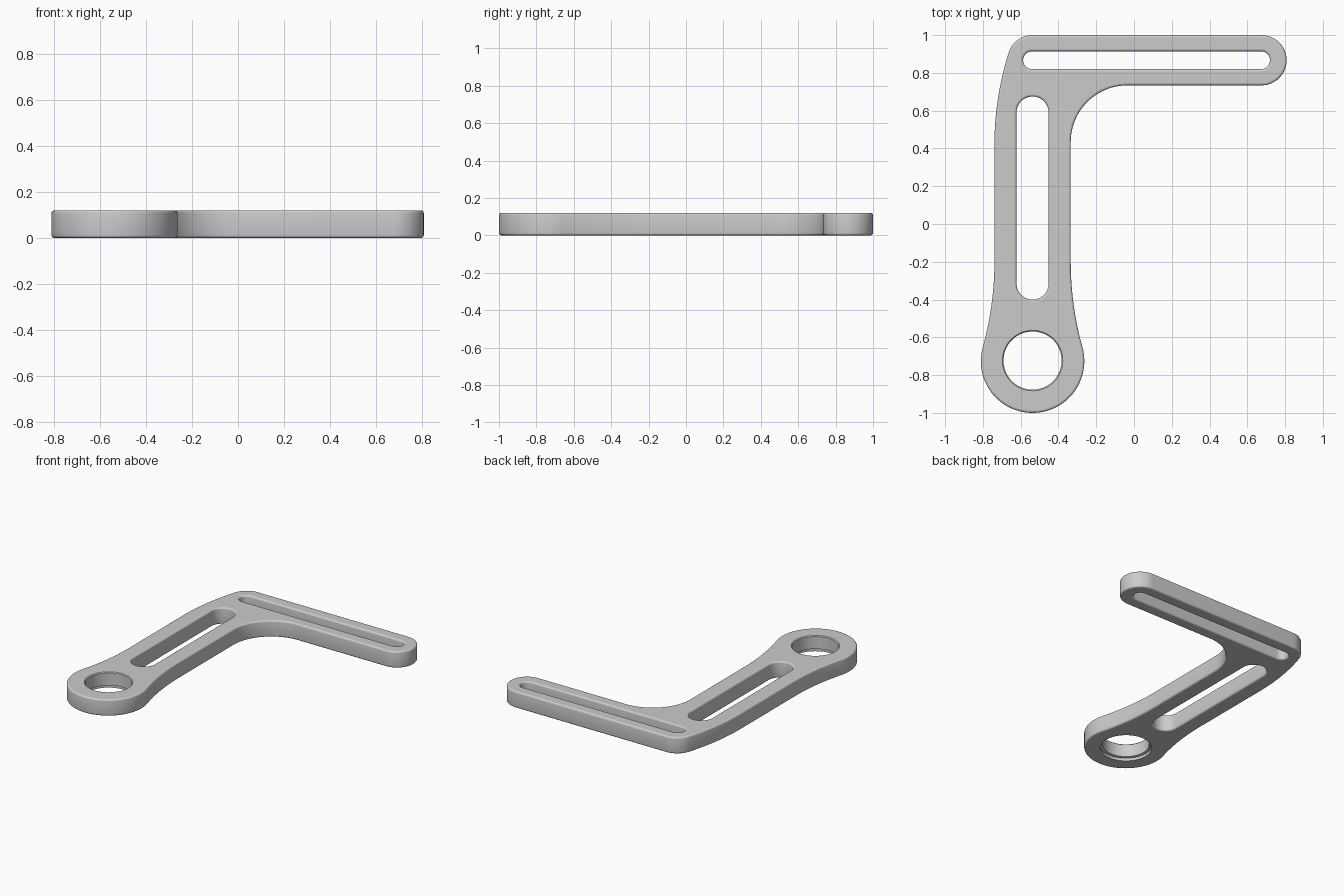
import bpy, bmesh
from math import pi, sin, cos, atan2, radians
from mathutils import Vector

if "Cube" in bpy.data.objects:
    bpy.data.objects.remove(bpy.data.objects["Cube"])

HEIGHT = 0.12
FILLET = 0.012
STEM_X, STEM_HALF = -0.537, 0.202
RING_Y, RING_R = -0.726, 0.274
ARM_Y, ARM_R, ARM_END = 0.867, 0.133, 0.675


def arc(cx, cy, r, a0, a1, n):
    """Points along a circular arc between two angles."""
    return [Vector((cx + r * cos(a0 + (a1 - a0) * i / n),
                    cy + r * sin(a0 + (a1 - a0) * i / n))) for i in range(n + 1)]


def blend_radius(dy, r):
    """Radius of the arc that joins the straight stem side to a circle of radius r."""
    return abs((STEM_HALF ** 2 + dy ** 2 - r ** 2) / (2 * (r - STEM_HALF)))


def bracket_outline():
    """Counter-clockwise outline: ring end, stem, inner fillet, arm, outer corner."""
    neck_y, shoulder_y = -0.2, 0.42
    neck_r = blend_radius(neck_y - RING_Y, RING_R)
    neck_a = atan2(neck_y - RING_Y, STEM_HALF + neck_r)
    neck_cx = STEM_HALF + neck_r
    pts = arc(STEM_X, RING_Y, RING_R, -pi - neck_a, neck_a, 64)
    pts += arc(STEM_X + neck_cx, neck_y, neck_r, pi + neck_a, pi, 12)[1:]
    bend = 0.3
    pts += arc(STEM_X + STEM_HALF + bend, ARM_Y - ARM_R - bend, bend, pi, pi / 2, 24)
    pts += arc(ARM_END, ARM_Y, ARM_R, -pi / 2, pi / 2, 32)
    side_r = blend_radius(ARM_Y - shoulder_y, ARM_R)
    side_a = pi - atan2(ARM_Y - shoulder_y, side_r - STEM_HALF)
    pts += arc(STEM_X, ARM_Y, ARM_R, pi / 2, side_a, 16)
    pts += arc(STEM_X - STEM_HALF + side_r, shoulder_y, side_r, side_a, pi, 12)[1:]
    pts += arc(STEM_X - neck_cx, neck_y, neck_r, 0, -neck_a, 12)[:-1]
    return pts


def slot(x0, x1, y0, y1):
    """Clockwise round-ended slot along its longer side."""
    r = min(x1 - x0, y1 - y0) / 2
    if x1 - x0 > y1 - y0:
        pts = arc(x1 - r, y0 + r, r, -pi / 2, pi / 2, 20)
        pts += arc(x0 + r, y0 + r, r, pi / 2, 3 * pi / 2, 20)
    else:
        pts = arc(x0 + r, y1 - r, r, 0, pi, 20)
        pts += arc(x0 + r, y0 + r, r, pi, 2 * pi, 20)
    return pts[::-1]


def edge_round(top):
    """Quarter-round profile as (distance into the material, height)."""
    quarter = [(FILLET * (1 - cos(a)), FILLET * (1 - sin(a)))
               for a in (i * pi / 8 for i in range(5))]
    return [(d, HEIGHT - z) for d, z in quarter] if top else quarter[::-1]


def add_wall(bm, pts, profile):
    """Sweep the profile round a closed loop; return its bottom and top edges."""
    n = len(pts)
    rings = []
    normals = []
    for i, p in enumerate(pts):
        t = (p - pts[i - 1]).normalized() + (pts[(i + 1) % n] - p).normalized()
        normals.append(Vector((-t.y, t.x)).normalized())
    for d, z in profile:
        rings.append([bm.verts.new((*(p + m * d), z)) for p, m in zip(pts, normals)])
    for low, high in zip(rings, rings[1:]):
        for i in range(n):
            j = (i + 1) % n
            bm.faces.new((low[j], low[i], high[i], high[j]))
    return [[bm.edges.get((ring[i], ring[(i + 1) % n])) for i in range(n)]
            for ring in (rings[0], rings[-1])]


# Walls of the outline, the two slots and the stepped bore
rounded = edge_round(False) + edge_round(True)
bore = [(0.016, 0), (0.016, 0.02), (0, 0.024)] + edge_round(True)[:3]
bore = bore[:3] + [(0, HEIGHT - 0.006), (0.006, HEIGHT)]
bore_loop = arc(STEM_X, RING_Y + 0.003, 0.154, 2 * pi, 0, 64)[:-1]
loops = [
    (bracket_outline(), rounded),
    (slot(STEM_X - 0.085, STEM_X + 0.085, -0.4, 0.675), rounded),
    (slot(-0.587, 0.72, 0.82, 0.914), rounded),
    (bore_loop, bore),
]
bm = bmesh.new()
bottom, top = [], []
for pts, profile in loops:
    low, high = add_wall(bm, pts, profile)
    bottom += low
    top += high

# Flat faces below and above
for rim, direction in ((bottom, -1), (top, 1)):
    bmesh.ops.triangle_fill(bm, edges=rim, use_beauty=True, normal=(0, 0, direction))
bmesh.ops.recalc_face_normals(bm, faces=bm.faces)

# Smooth curves, crisp rims and steps
for f in bm.faces:
    f.smooth = True
for e in bm.edges:
    e.smooth = e.calc_face_angle(0) < radians(30)
for e in bottom + top:
    e.smooth = False

mesh = bpy.data.meshes.new("slotted_bracket")
bm.to_mesh(mesh)
bm.free()

grey = bpy.data.materials.new("plain_grey")
grey.use_nodes = True
grey.diffuse_color = (0.6, 0.6, 0.6, 1)
grey.node_tree.nodes["Principled BSDF"].inputs["Base Color"].default_value = (0.6, 0.6, 0.6, 1)
mesh.materials.append(grey)

bracket = bpy.data.objects.new("slotted_bracket", mesh)
bpy.context.collection.objects.link(bracket)
